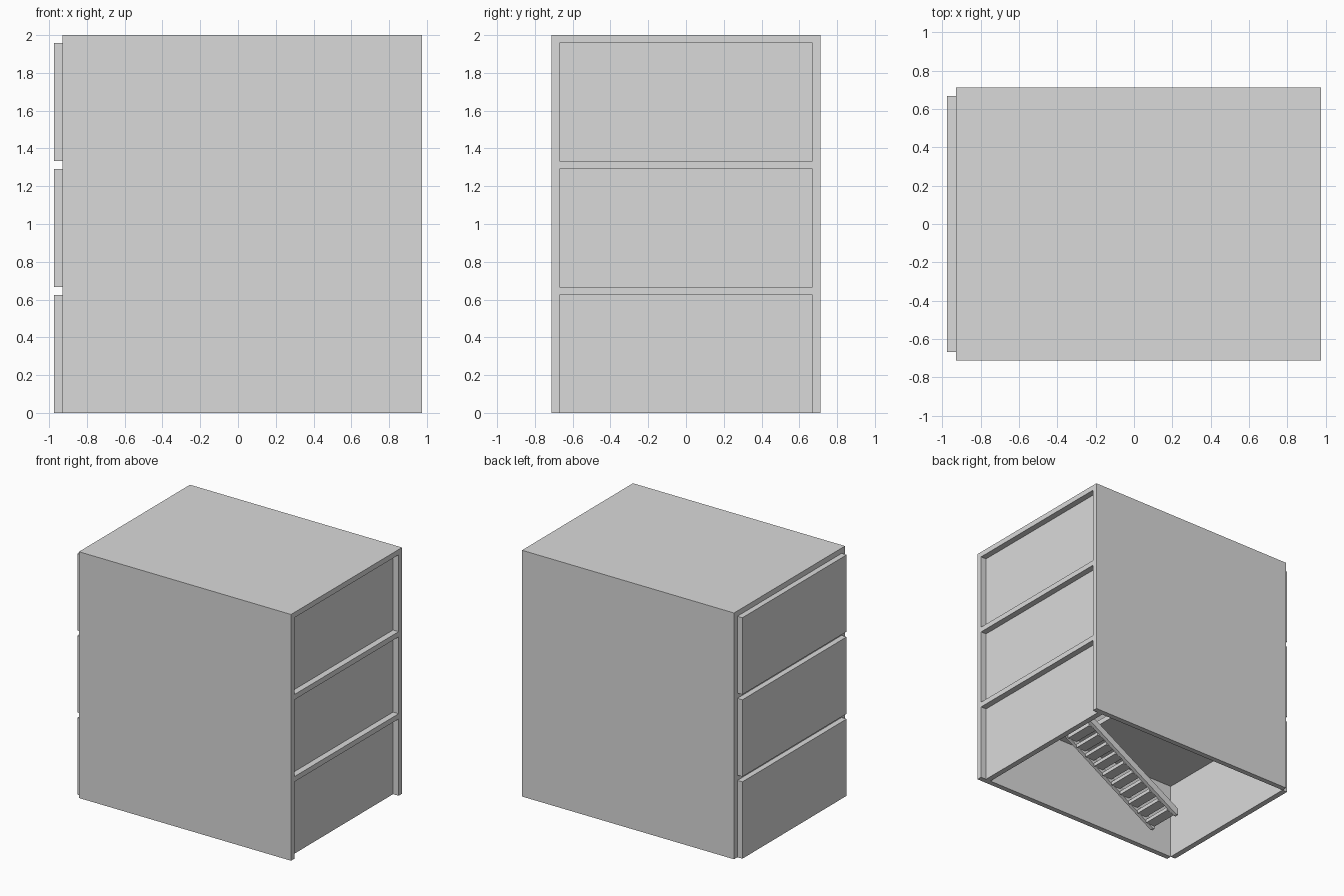
import bpy, bmesh

if "Cube" in bpy.data.objects:
    bpy.data.objects.remove(bpy.data.objects["Cube"])

grey = bpy.data.materials.new("plain_grey")
grey.diffuse_color = (0.7, 0.7, 0.7, 1)
grey.use_nodes = True
grey.node_tree.nodes["Principled BSDF"].inputs["Base Color"].default_value = grey.diffuse_color

HY, WALL = 0.712, 0.043           # half depth, wall thickness
X0, X1 = -0.93, 0.975             # ends of the main frame
PITCH, ROOM = 0.6665, 0.624       # storey height, clear room height
INY = HY - WALL
ST_Y0, ST_Y1 = -0.45, -0.14       # stair width range
ST_X, STEPS, RUN = -0.56, 13, 0.087
RISE = PITCH / STEPS


def add_mesh(name, bm):
    bmesh.ops.recalc_face_normals(bm, faces=bm.faces)
    me = bpy.data.meshes.new(name)
    bm.to_mesh(me)
    bm.free()
    me.materials.append(grey)
    ob = bpy.data.objects.new(name, me)
    bpy.context.collection.objects.link(ob)
    return ob


def box_into(bm, x, y, z):
    geom = bmesh.ops.create_cube(bm, size=1)
    for v in geom["verts"]:
        v.co = [r[0] if c < 0 else r[1] for c, r in zip(v.co, (x, y, z))]


def box(name, x, y, z):
    bm = bmesh.new()
    box_into(bm, x, y, z)
    return add_mesh(name, bm)


def cut(ob, x, y, z):
    cutter = box("cutter", x, y, z)
    cutter.hide_render = True
    mod = ob.modifiers.new("cut", 'BOOLEAN')
    mod.operation, mod.solver, mod.object = 'DIFFERENCE', 'EXACT', cutter
    bpy.context.view_layer.objects.active = ob
    bpy.ops.object.modifier_apply(modifier=mod.name)
    bpy.data.objects.remove(cutter)


# Main block: one shell with an open room per storey
frame = box("building_frame", (X0, X1), (-HY, HY), (0, 2.0))
for i in range(3):
    z = i * PITCH
    cut(frame, (X0 - 0.2, X1 + 0.2), (-INY, INY), (z if i else -0.2, z + ROOM))

# Stairwell openings in the two middle floors
for i in (1, 2):
    z = i * PITCH
    cut(frame, (0.1, ST_X + STEPS * RUN), (ST_Y0, ST_Y1), (z - 0.1, z + 0.05))

# End panels: recessed on the right, standing proud on the left
for i in range(3):
    zr = (i * PITCH, i * PITCH + ROOM)
    box(f"right_panel_{i + 1}", (0.88, 0.925), (-INY, INY), zr)
    box(f"left_panel_{i + 1}", (-0.975, X0), (-INY, INY), zr)


# Staircase: sloping side stringers with slab treads between them
def staircase(name, z):
    bm = bmesh.new()
    for y0 in (ST_Y0, ST_Y1 - 0.03):
        xe = ST_X + (STEPS - 1) * RUN
        ze = z + (STEPS - 1) * RISE
        profile = [(ST_X, z), (ST_X, z + 0.055), (xe, ze + 0.05),
                   (xe, ze - 0.01), (ST_X + 0.02, z)]
        face = bm.faces.new([bm.verts.new((px, y0, pz)) for px, pz in profile])
        ext = bmesh.ops.extrude_face_region(bm, geom=[face])
        for v in ext["geom"]:
            if isinstance(v, bmesh.types.BMVert):
                v.co.y += 0.03
    for s in range(STEPS - 1):
        x, top = ST_X + s * RUN, z + (s + 1) * RISE
        box_into(bm, (x, x + RUN), (ST_Y0 + 0.03, ST_Y1 - 0.03), (top - 0.03, top))
    add_mesh(name, bm)


for i in range(2):
    staircase(f"staircase_{i + 1}", i * PITCH)
